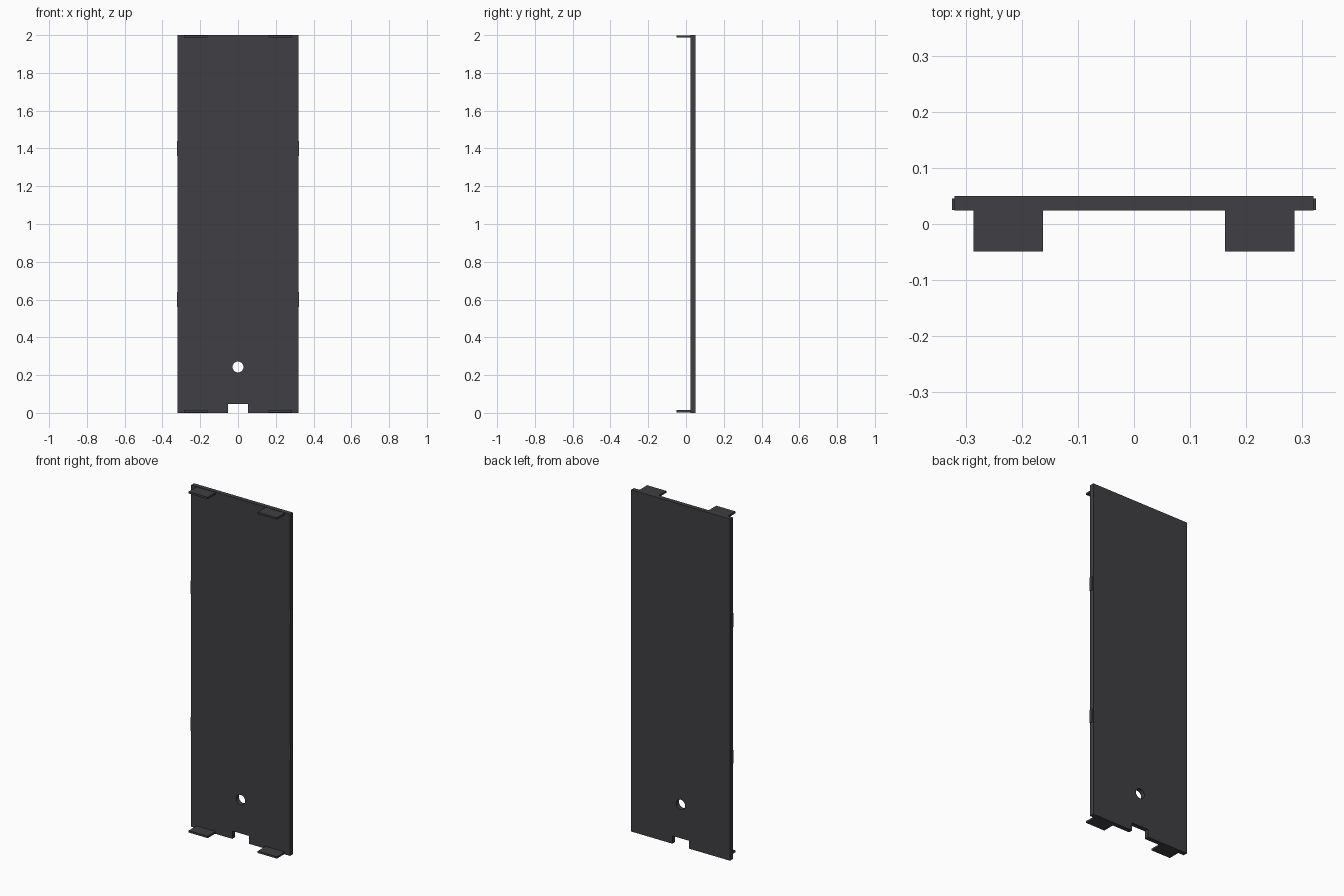
import bpy, math

if "Cube" in bpy.data.objects:
    bpy.data.objects.remove(bpy.data.objects["Cube"])

dark = bpy.data.materials.new("charcoal")
dark.diffuse_color = (0.05, 0.049, 0.056, 1)
dark.use_nodes = True
dark.node_tree.nodes["Principled BSDF"].inputs["Base Color"].default_value = dark.diffuse_color


def box(name, x, y, z):
    """Box from (min, max) ranges on each axis."""
    bpy.ops.mesh.primitive_cube_add(size=1, location=[(a + b) / 2 for a, b in (x, y, z)])
    ob = bpy.context.object
    ob.name = name
    ob.scale = [b - a for a, b in (x, y, z)]
    bpy.ops.object.transform_apply(location=False, rotation=False, scale=True)
    ob.data.materials.append(dark)
    return ob


def cut(target, cutter):
    """Subtract the cutter from the target, then remove it."""
    cutter.hide_render = True
    mod = target.modifiers.new("cut", 'BOOLEAN')
    mod.operation = 'DIFFERENCE'
    mod.solver = 'EXACT'
    mod.object = cutter
    bpy.context.view_layer.objects.active = target
    bpy.ops.object.modifier_apply(modifier=mod.name)
    bpy.data.objects.remove(cutter, do_unlink=True)


# Main flat panel
BACK, FRONT = 0.05, 0.024
panel = box("panel", (-0.32, 0.32), (FRONT, BACK), (0, 2))

# Notch in the bottom edge
cut(panel, box("notch_cutter", (-0.054, 0.054), (0, 0.1), (-0.1, 0.046)))

# Round hole above the notch
bpy.ops.mesh.primitive_cylinder_add(vertices=32, radius=0.029, depth=0.2,
                                    location=(0, 0.037, 0.243),
                                    rotation=(math.pi / 2, 0, 0))
hole = bpy.context.object
hole.data.materials.append(dark)
cut(panel, hole)

for side, s in (("left", -1), ("right", 1)):
    # Forward tabs at the top and bottom edges
    for level, z in (("bottom", (0.003, 0.014)), ("top", (1.987, 1.998))):
        box(f"{level}_tab_{side}", sorted((s * 0.162, s * 0.286)), (-0.049, FRONT + 0.004), z)
    # Thin locating bumps on the side edges
    for level, zc in (("lower", 0.6), ("upper", 1.4)):
        box(f"{level}_bump_{side}", sorted((s * 0.316, s * 0.324)), (FRONT + 0.001, 0.045),
            (zc - 0.04, zc + 0.04))
